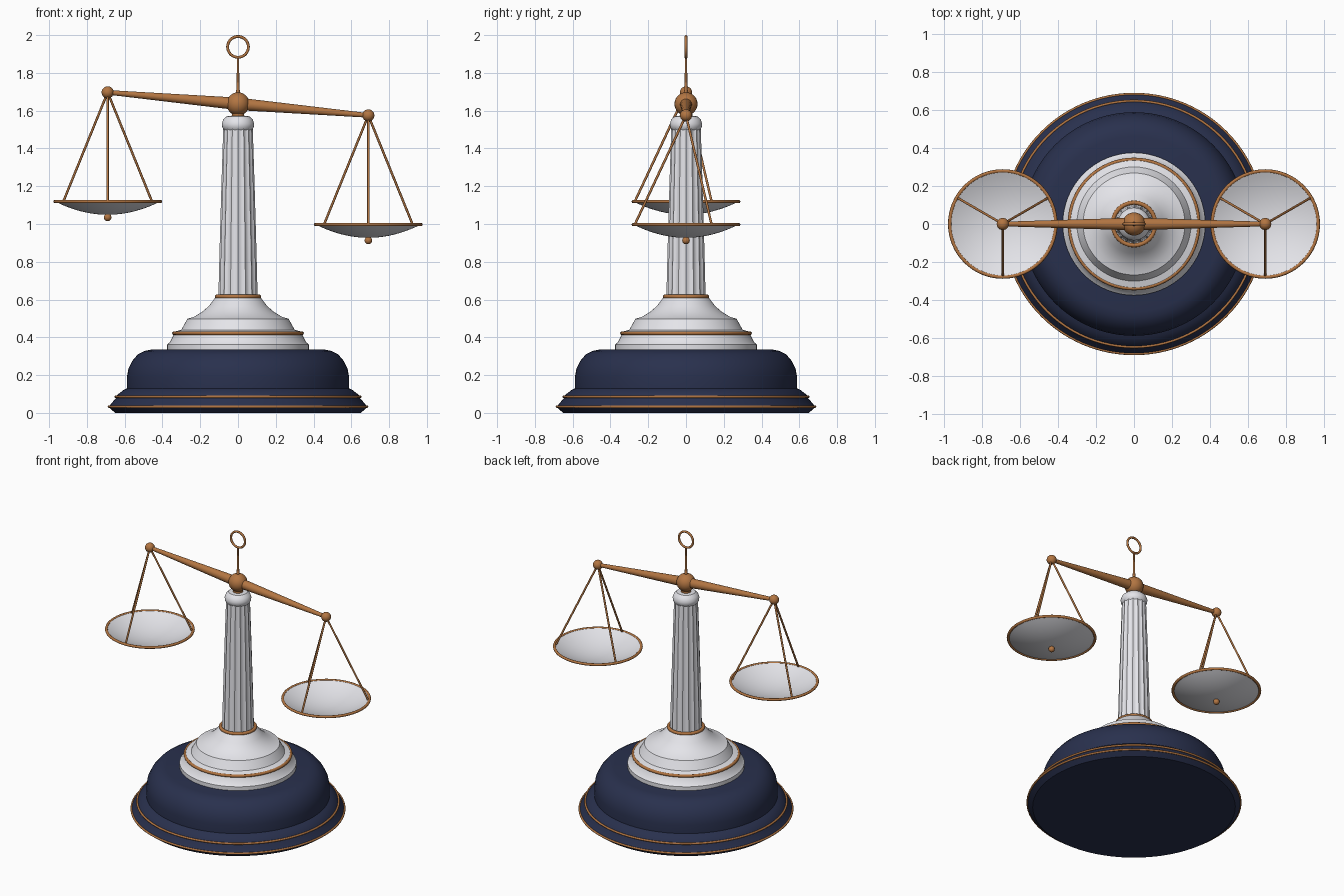
import bpy, math
from math import sin, cos, pi, radians
from mathutils import Vector

if "Cube" in bpy.data.objects:
    bpy.data.objects.remove(bpy.data.objects["Cube"])


def material(name, rgb):
    m = bpy.data.materials.new(name)
    m.diffuse_color = (*rgb, 1)
    m.use_nodes = True
    m.node_tree.nodes["Principled BSDF"].inputs["Base Color"].default_value = m.diffuse_color
    return m


NAVY = material("navy", (0.022, 0.03, 0.075))
COPPER = material("copper", (0.45, 0.18, 0.055))
WHITE = material("white", (0.78, 0.78, 0.82))


def finish(ob, name, mat, angle=35):
    ob.name = name
    ob.data.materials.append(mat)
    bpy.ops.object.select_all(action='DESELECT')
    ob.select_set(True)
    bpy.context.view_layer.objects.active = ob
    bpy.ops.object.shade_smooth_by_angle(angle=radians(angle))
    return ob


def lathe(name, profile, mat, loc=(0, 0, 0), segs=64, scale_fn=lambda a: 1.0):
    """Spin (radius, z) points about z, bottom to top; open ends are capped."""
    verts, faces = [], []
    for r, z in profile:
        for i in range(segs):
            a = 2 * pi * i / segs
            k = r * scale_fn(a)
            verts.append((k * cos(a), k * sin(a), z))
    for j in range(len(profile) - 1):
        for i in range(segs):
            n = (i + 1) % segs
            faces.append((j * segs + i, j * segs + n, (j + 1) * segs + n, (j + 1) * segs + i))
    faces.append(tuple(reversed(range(segs))))
    top = (len(profile) - 1) * segs
    faces.append(tuple(range(top, top + segs)))
    me = bpy.data.meshes.new(name)
    me.from_pydata(verts, [], faces)
    ob = bpy.data.objects.new(name, me)
    ob.location = loc
    bpy.context.collection.objects.link(ob)
    return finish(ob, name, mat)


def torus(name, R, r, loc, mat=COPPER, rot=(0, 0, 0), segs=64):
    bpy.ops.mesh.primitive_torus_add(major_radius=R, minor_radius=r, major_segments=segs,
                                     minor_segments=10, location=loc, rotation=rot)
    return finish(bpy.context.object, name, mat, 60)


def ball(name, r, loc):
    bpy.ops.mesh.primitive_uv_sphere_add(radius=r, segments=24, ring_count=14, location=loc)
    return finish(bpy.context.object, name, COPPER)


def rod(name, p, q, r1, r2, segs=10):
    p, q = Vector(p), Vector(q)
    d = q - p
    bpy.ops.mesh.primitive_cone_add(vertices=segs, radius1=r1, radius2=r2, depth=d.length,
                                    location=(p + q) / 2,
                                    rotation=d.to_track_quat('Z', 'Y').to_euler())
    return finish(bpy.context.object, name, COPPER, 50)


# Navy stepped base with two copper bands
lathe("base", [(0.65, 0), (0.685, 0.03), (0.675, 0.045), (0.645, 0.08), (0.64, 0.095),
               (0.605, 0.122), (0.588, 0.13), (0.588, 0.19), (0.58, 0.235), (0.56, 0.275),
               (0.53, 0.31), (0.495, 0.328), (0.46, 0.335)], NAVY, segs=96)
torus("base_lower_band", 0.683, 0.007, (0, 0, 0.033), segs=96)
torus("base_upper_band", 0.647, 0.007, (0, 0, 0.086), segs=96)

# White plinth under the column
lathe("plinth", [(0.375, 0.33), (0.375, 0.362), (0.36, 0.375), (0.342, 0.41), (0.335, 0.43),
                 (0.30, 0.44), (0.275, 0.485), (0.268, 0.498), (0.23, 0.51), (0.19, 0.535),
                 (0.155, 0.565), (0.125, 0.605), (0.115, 0.615)], WHITE)
torus("plinth_band", 0.339, 0.01, (0, 0, 0.422))
torus("column_foot_band", 0.112, 0.011, (0, 0, 0.615))

# Tapered fluted column and its capital
lathe("column", [(0.104, 0.61), (0.098, 0.85), (0.088, 1.2), (0.078, 1.51)], WHITE,
      segs=96, scale_fn=lambda a: 1 - 0.07 * abs(sin(8 * a)))
lathe("capital", [(0.074, 1.498), (0.083, 1.51), (0.086, 1.53), (0.078, 1.553),
                  (0.06, 1.57), (0.04, 1.572)], WHITE, segs=48)

# Copper hub, spike and hanging ring
lathe("hub_neck", [(0.036, 1.56), (0.032, 1.58), (0.042, 1.61), (0.04, 1.64)], COPPER, segs=32)
HUB = Vector((0, 0, 1.636))
ball("hub", 0.061, HUB)
lathe("spike", [(0.014, 1.68), (0.009, 1.71), (0.007, 1.75), (0.006, 1.88)], COPPER, segs=16)
torus("top_ring", 0.055, 0.0075, (0, 0, 1.9375), rot=(pi / 2, 0, 0), segs=40)

# Tilted beam arms with hanging pans
DROP = 0.578
PAN_R, DEPTH = 0.278, 0.07
for side, s in (("left", -1), ("right", 1)):
    tip = HUB + Vector((0.69 * s, 0, -0.061 * s))
    rod(side + "_beam_arm", HUB, tip, 0.033, 0.012, 24)
    ball(side + "_beam_knob", 0.032, tip)
    rim = tip - Vector((0, 0, DROP))
    # Thin shallow dish: outer skin up to the rim, then back down the inside
    steps = [i / 10 for i in range(11)]
    outer = [(max(PAN_R * t, 0.002), DEPTH * (t * t - 1)) for t in steps]
    inner = [(r, z + 0.006) for r, z in reversed(outer)]
    lathe(side + "_pan", outer + inner, WHITE, rim)
    torus(side + "_pan_rim", 0.279, 0.009, rim)
    ball(side + "_pan_finial", 0.02, rim - Vector((0, 0, DEPTH + 0.014)))
    for k, deg in enumerate((-90, 30, 150)):
        a = radians(deg)
        rod(f"{side}_pan_stay_{k + 1}", tip,
            rim + Vector((0.271 * cos(a), 0.271 * sin(a), 0)), 0.0065, 0.0065)
